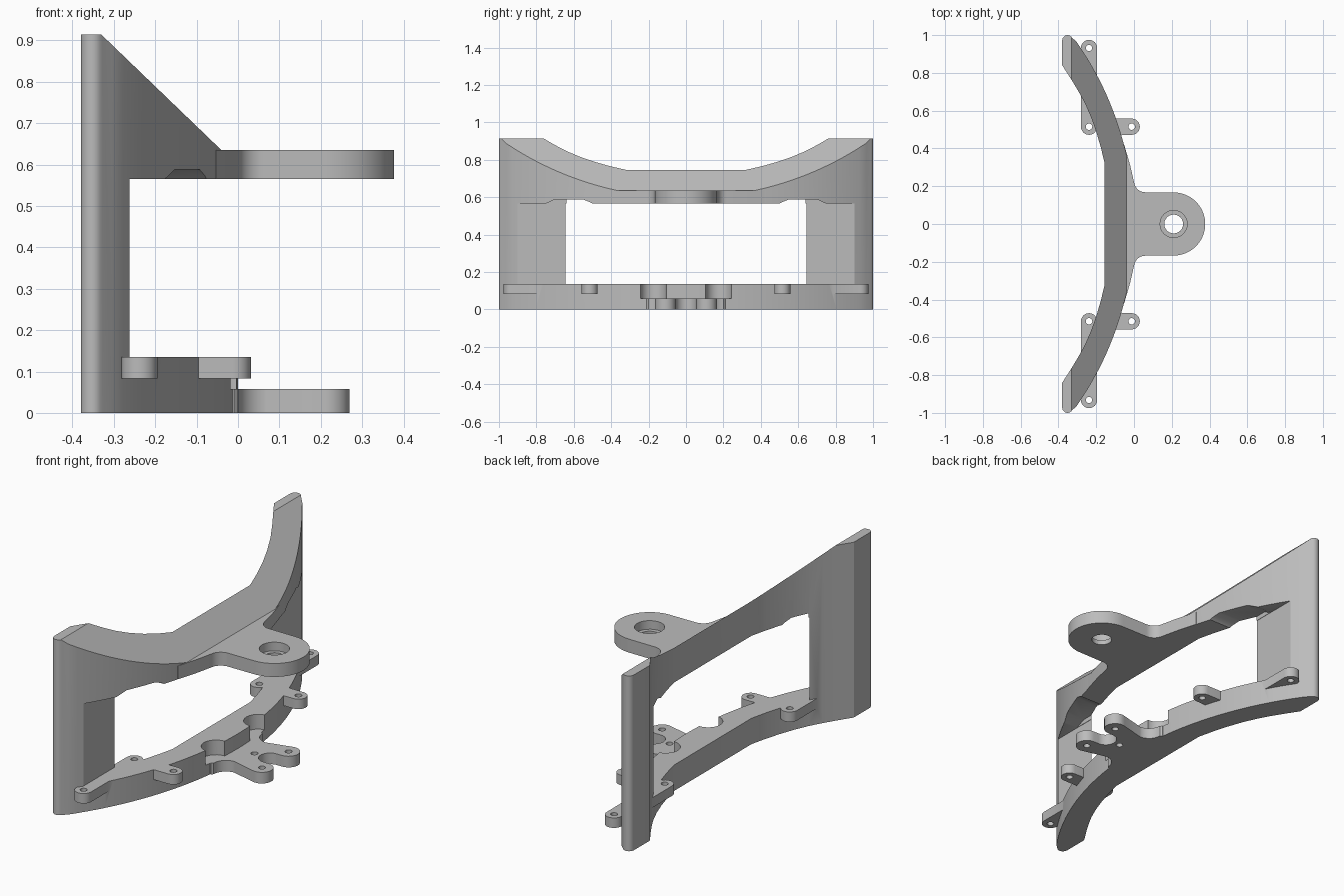
import bpy, bmesh
from math import sin, cos, radians, sqrt, atan2, pi

cube = bpy.data.objects.get("Cube")
if cube:
    bpy.data.objects.remove(cube, do_unlink=True)

grey = bpy.data.materials.new("plain_grey")
grey.use_nodes = True
grey.diffuse_color = (0.5, 0.5, 0.5, 1)
grey.node_tree.nodes["Principled BSDF"].inputs["Base Color"].default_value = (0.5, 0.5, 0.5, 1)


def arc(cx, cy, r, start, end, n=12):
    angles = [radians(start + (end - start) * i / n) for i in range(n + 1)]
    return [(cx + r * cos(a), cy + r * sin(a)) for a in angles]


def mirrored(half):
    """Close a half outline (y >= 0) with its reflection."""
    return half + [(x, -y) for x, y in reversed(half) if abs(y) > 1e-5]


def prism(name, outline, low, high, axis="z"):
    """Extrude an outline along z (points are x, y), y (x, z) or x (y, z)."""
    place = {"z": lambda a, b, h: (a, b, h),
             "y": lambda a, b, h: (a, h, b),
             "x": lambda a, b, h: (h, a, b)}[axis]
    bm = bmesh.new()
    face = bm.faces.new([bm.verts.new(place(a, b, low)) for a, b in outline])
    side = bmesh.ops.extrude_face_region(bm, geom=[face])["geom"]
    moved = [v for v in side if isinstance(v, bmesh.types.BMVert)]
    bmesh.ops.translate(bm, verts=moved, vec=place(0, 0, high - low))
    bmesh.ops.recalc_face_normals(bm, faces=bm.faces)
    mesh = bpy.data.meshes.new(name)
    bm.to_mesh(mesh)
    bm.free()
    mesh.materials.append(grey)
    obj = bpy.data.objects.new(name, mesh)
    bpy.context.collection.objects.link(obj)
    return obj


def combine(obj, other, operation):
    mod = obj.modifiers.new(operation, "BOOLEAN")
    mod.object, mod.operation, mod.solver = other, operation, "EXACT"
    bpy.context.view_layer.objects.active = obj
    bpy.ops.object.modifier_apply(modifier=mod.name)
    bpy.data.objects.remove(other, do_unlink=True)


def disc(name, x, y, r, low, high):
    return prism(name, arc(x, y, r, 0, 345, 23), low, high)


def capsule(name, start, end, r, low, high):
    angle = atan2(end[1] - start[1], end[0] - start[0]) * 180 / pi
    outline = arc(*end, r, angle - 90, angle + 90) + arc(*start, r, angle + 90, angle + 270)
    return prism(name, outline, low, high)


# Curved upright body: bowed front, straight-centred back, rounded ends
R = 1.68
front = []
for i in range(25):
    y = 0.965 * i / 24
    front.append((sqrt(R * R - y * y) - R, y))
tip = arc(-0.352, 0.972, 0.028, 30, 180, 8)
back = [(-0.38, 0.84), (-0.33, 0.762), (-0.295, 0.704), (-0.26, 0.64), (-0.228, 0.567),
        (-0.2, 0.489), (-0.176, 0.407), (-0.155, 0.32)]
body = prism("curved_bracket", mirrored(front + tip + back), 0, 0.914)

# Sloping top and front window
slope = [(-0.33, 0.914), (-0.04, 0.635), (1, 0.635), (1, 1.2), (-0.33, 1.2)]
combine(body, prism("slope_cutter", slope, -1.2, 1.2, "y"), "DIFFERENCE")
window = [(-0.262, 0.135), (1, 0.135), (1, 0.565), (-0.262, 0.565)]
combine(body, prism("window_cutter", window, -1.2, 1.2, "y"), "DIFFERENCE")

# Shallow notches under the top rail and clearance scoops in the bottom rail
for s in (-1, 1):
    notch = [(s * 0.48, 0.55), (s * 0.51, 0.572), (s * 0.55, 0.588),
             (s * 0.70, 0.588), (s * 0.75, 0.565), (s * 0.75, 0.55)]
    combine(body, prism("notch_cutter", notch, -0.26, 0.2, "x"), "DIFFERENCE")
    combine(body, disc("scoop_cutter", -0.005, s * 0.175, 0.07, 0.058, 0.3), "DIFFERENCE")

# Upper lug with flared root
upper = ([(-0.1, 0.43), (-0.052, 0.42), (-0.02, 0.31)]
         + arc(0.06, 0.228, 0.06, 190, 270) + arc(0.21, 0, 0.167, 90, 0, 20))
combine(body, prism("upper_lug", mirrored(upper), 0.565, 0.635), "UNION")

# Lower forked lug
lower = ([(-0.06, 0.21), (-0.01, 0.21)] + arc(0.07, 0.2, 0.07, 180, 270)
         + arc(0.215, 0.11, 0.055, 110, -90) + arc(0.185, 0, 0.055, 90, 180, 10))
combine(body, prism("lower_lug", mirrored(lower), 0, 0.058), "UNION")

# Mounting tabs on the bottom rail
for s in (-1, 1):
    combine(body, capsule("long_tab", (-0.238, s * 0.515), (-0.238, s * 0.932),
                          0.043, 0.083, 0.135), "UNION")
    combine(body, capsule("front_tab", (-0.12, s * 0.515), (-0.012, s * 0.515),
                          0.043, 0.083, 0.135), "UNION")

# Screw holes
holes = [(0.095, 0, -0.1, 0.1)]
for s in (-1, 1):
    holes += [(0.215, s * 0.11, -0.1, 0.1), (-0.238, s * 0.515, 0.05, 0.2),
              (-0.238, s * 0.932, 0.05, 0.2), (-0.012, s * 0.515, 0.05, 0.2)]
for x, y, low, high in holes:
    combine(body, disc("hole_cutter", x, y, 0.017, low, high), "DIFFERENCE")

# Stepped bore in the upper lug
combine(body, disc("bore_cutter", 0.21, 0, 0.05, 0.5, 0.7), "DIFFERENCE")
combine(body, disc("counterbore_cutter", 0.21, 0, 0.072, 0.59, 0.7), "DIFFERENCE")

bpy.ops.object.select_all(action="DESELECT")
body.select_set(True)
bpy.context.view_layer.objects.active = body
bpy.ops.object.shade_smooth_by_angle(angle=radians(30))
